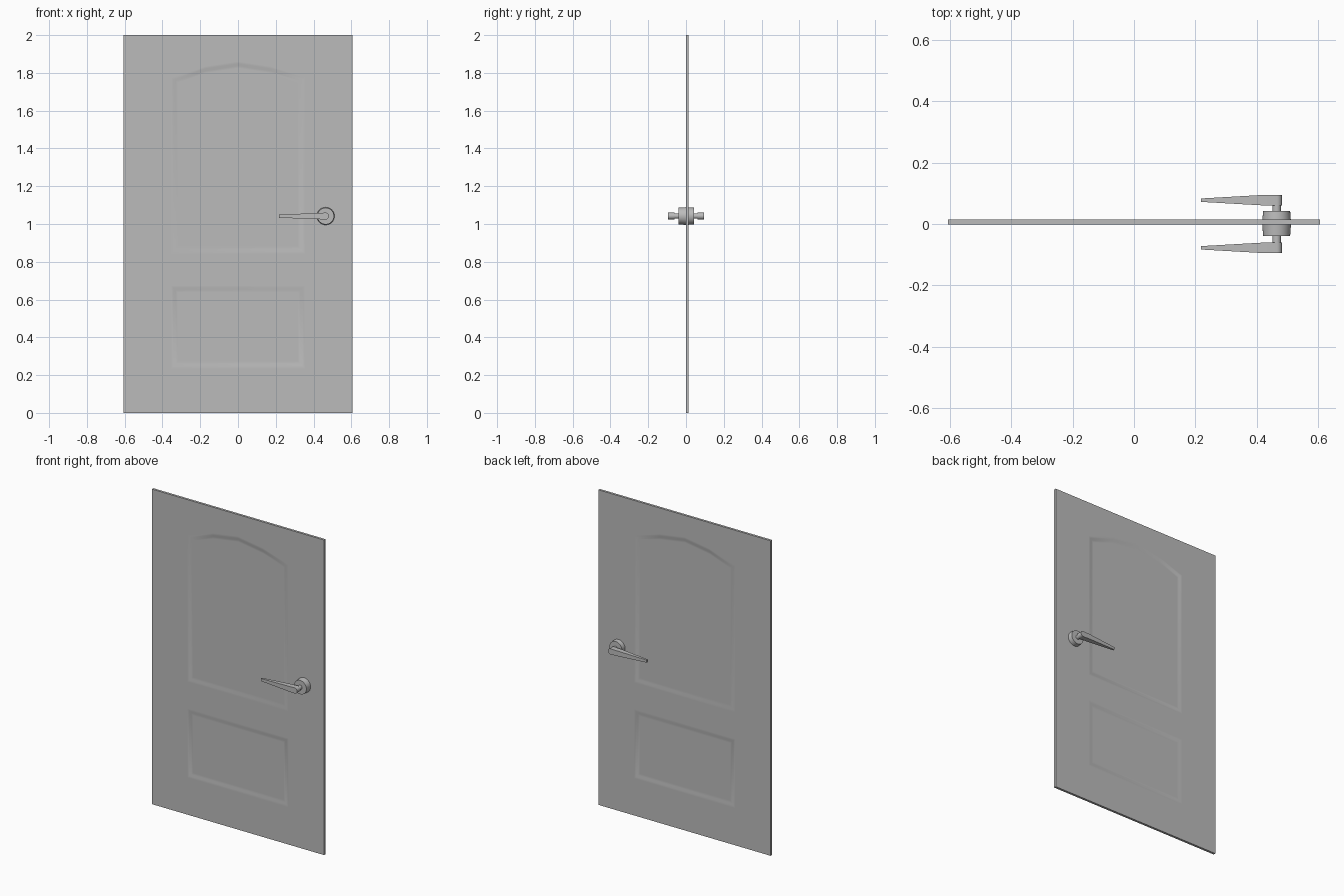
import bpy, bmesh, math
from mathutils import Matrix, Vector

cube = bpy.data.objects.get("Cube")
if cube:
    bpy.data.objects.remove(cube)


def material(name, value):
    mat = bpy.data.materials.new(name)
    mat.use_nodes = True
    colour = (value, value, value, 1)
    mat.diffuse_color = colour
    mat.node_tree.nodes["Principled BSDF"].inputs["Base Color"].default_value = colour
    return mat


GREY = material("plain grey", 0.5)


def finish(name, bm, angle=30):
    bmesh.ops.recalc_face_normals(bm, faces=bm.faces)
    mesh = bpy.data.meshes.new(name)
    bm.to_mesh(mesh)
    bm.free()
    mesh.materials.append(GREY)
    obj = bpy.data.objects.new(name, mesh)
    bpy.context.collection.objects.link(obj)
    bpy.ops.object.select_all(action='DESELECT')
    obj.select_set(True)
    bpy.context.view_layer.objects.active = obj
    bpy.ops.object.shade_smooth_by_angle(angle=math.radians(angle))
    return obj


# Door leaf dimensions
HALF_W, HEIGHT = 0.605, 2.0
FRONT, BACK = -0.001, 0.014
PANEL_W, BAND, DEPTH = 0.355, 0.038, 0.005


def arched_panel(d):
    w = PANEL_W - d
    return [(-w, 0.843 + d), (w, 0.843 + d), (w, 1.775 - 0.7 * d),
            (0.175, 1.835 - d), (0, 1.862 - d), (-0.175, 1.835 - d),
            (-w, 1.775 - 0.7 * d)]


def square_panel(d):
    w = PANEL_W - d
    return [(-w, 0.235 + d), (w, 0.235 + d), (w, 0.675 - d), (-w, 0.675 - d)]


def ring(bm, points, y):
    return [bm.verts.new((x, y, z)) for x, z in points]


def bridge(bm, a, b):
    n = len(a)
    for i in range(n):
        bm.faces.new((a[i], a[(i + 1) % n], b[(i + 1) % n], b[i]))


# Door leaf: both faces carry two sunken panels with softly sloped borders
bm = bmesh.new()
border = [(-HALF_W, 0), (HALF_W, 0), (HALF_W, HEIGHT), (-HALF_W, HEIGHT)]
rims = []
for y, inward in ((FRONT, 1), (BACK, -1)):
    rim = ring(bm, border, y)
    rims.append(rim)
    loops = [rim]
    panels = []
    for shape in (arched_panel, square_panel):
        rings = [ring(bm, shape(BAND * t), y + inward * DEPTH * s)
                 for t, s in ((0, 0), (0.35, 0.25), (0.65, 0.75), (1, 1))]
        loops.append(rings[0])
        panels.append(rings)
    edges = [bm.edges.new((lp[i], lp[(i + 1) % len(lp)]))
             for lp in loops for i in range(len(lp))]
    bmesh.ops.triangle_fill(bm, use_beauty=True, edges=edges)
    for rings in panels:
        for a, b in zip(rings, rings[1:]):
            bridge(bm, a, b)
        bm.faces.new(rings[-1])
bridge(bm, *rims)
door = finish("door_leaf", bm)
flat = door.modifiers.new("Flat faces", 'WEIGHTED_NORMAL')
flat.keep_sharp = True
flat.weight = 100

# Handle set, mirrored on both sides of the leaf
HX, HZ = 0.464, 1.042
MID = 0.002


def disc(name, radius1, radius2, y1, y2):
    bm = bmesh.new()
    place = Matrix.Translation((HX, (y1 + y2) / 2, HZ))
    turn = Matrix.Rotation(math.radians(90 if y2 < y1 else -90), 4, 'X')
    bmesh.ops.create_cone(bm, cap_ends=True, segments=32, radius1=radius1,
                          radius2=radius2, depth=abs(y2 - y1), matrix=place @ turn)
    return finish(name, bm)


def lever(name, side):
    # Outline: narrow tip, widening to a rounded hub around the neck
    r = 0.018
    outline = [(0.218, HZ - 0.009), (0.41, HZ - 0.016)]
    for i in range(13):
        a = math.radians(-90 + 15 * i)
        outline.append((HX + r * math.cos(a), HZ + r * math.sin(a)))
    outline += [(0.41, HZ + 0.016), (0.218, HZ + 0.007)]
    bm = bmesh.new()
    outer, inner = [], []
    for x, z in outline:
        t = min(1, (x - 0.218) / 0.21)
        outer.append(bm.verts.new((x, side * (0.083 + 0.012 * t), z)))
        inner.append(bm.verts.new((x, side * (0.072 - 0.012 * t), z)))
    bm.faces.new(outer)
    bm.faces.new(inner)
    bridge(bm, outer, inner)
    return finish(name, bm)


for label, side in (("front", -1), ("back", 1)):
    disc(label + "_rosette", 0.047, 0.044, MID, MID + side * 0.041)
    disc(label + "_neck", 0.014, 0.014, side * 0.035, side * 0.065)
    lever(label + "_lever", side)
